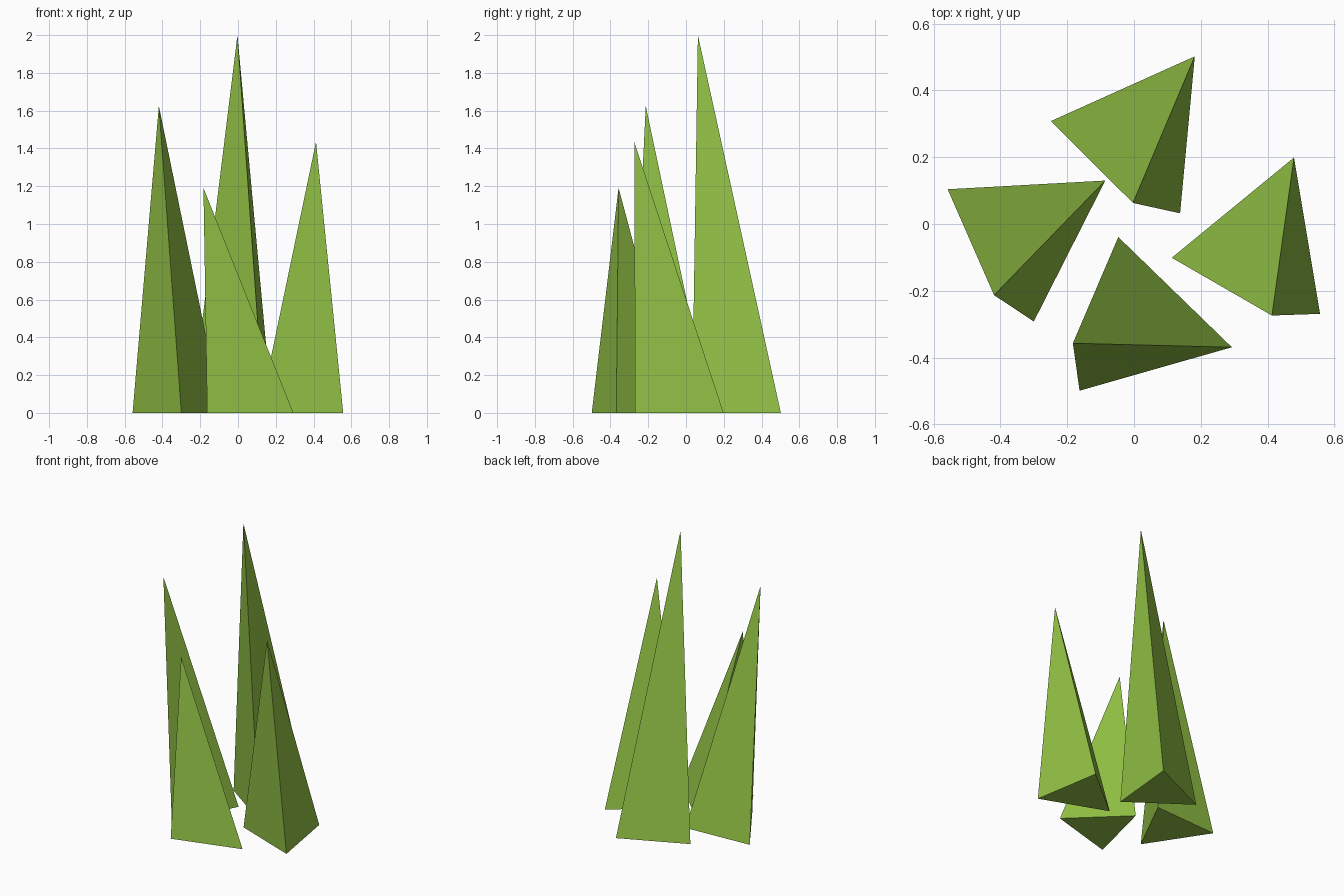
import bpy

if "Cube" in bpy.data.objects:
    bpy.data.objects.remove(bpy.data.objects["Cube"])

green = bpy.data.materials.new("grass_green")
green.diffuse_color = (0.29, 0.54, 0.06, 1)
green.use_nodes = True
green.node_tree.nodes["Principled BSDF"].inputs["Base Color"].default_value = green.diffuse_color


def blade(name, base, tip):
    """Three-sided spike: a triangle on the ground (counter-clockwise) and a leaning tip."""
    verts = [(x, y, 0) for x, y in base] + [tip]
    faces = [(2, 1, 0)] + [(i, (i + 1) % 3, 3) for i in range(3)]
    mesh = bpy.data.meshes.new(name)
    mesh.from_pydata(verts, [], faces)
    mesh.materials.append(green)
    obj = bpy.data.objects.new(name, mesh)
    bpy.context.collection.objects.link(obj)


# Four grass blades around the centre
blade("back_blade", [(0.182, 0.502), (-0.249, 0.308), (0.138, 0.032)], (-0.003, 0.063, 2.0))
blade("right_blade", [(0.479, 0.199), (0.113, -0.101), (0.557, -0.269)], (0.413, -0.274, 1.435))
blade("left_blade", [(-0.086, 0.130), (-0.558, 0.104), (-0.300, -0.292)], (-0.419, -0.213, 1.625))
blade("front_blade", [(-0.047, -0.039), (-0.163, -0.499), (0.293, -0.369)], (-0.183, -0.357, 1.192))
